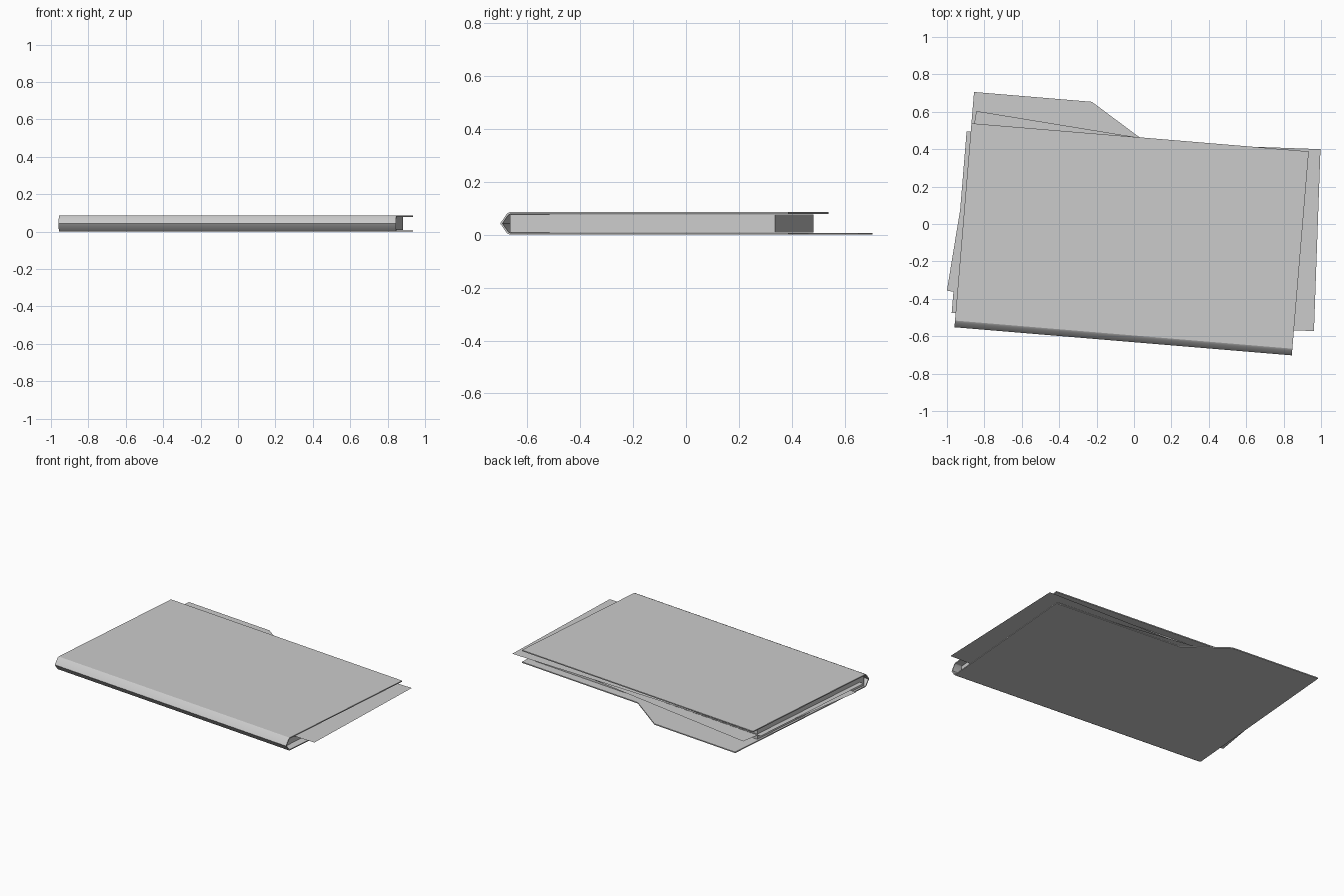
import bpy, bmesh, math
from mathutils import Matrix, Vector

if "Cube" in bpy.data.objects:
    bpy.data.objects.remove(bpy.data.objects["Cube"])

TILT = math.atan2(-0.15, 1.80)   # the folder lies slightly turned
W, D, TAB = 1.81, 1.094, 1.262   # folder width, cover depth, depth with tab
H, T = 0.085, 0.007              # folder height, card thickness
PLACE = Matrix.Translation((-0.96, -0.552, 0)) @ Matrix.Rotation(TILT, 4, 'Z')

grey = bpy.data.materials.new("grey_card")
grey.diffuse_color = (0.6, 0.6, 0.6, 1)
grey.use_nodes = True
grey.node_tree.nodes["Principled BSDF"].inputs["Base Color"].default_value = grey.diffuse_color


def make_object(name, bm):
    mesh = bpy.data.meshes.new(name)
    bm.to_mesh(mesh)
    bm.free()
    mesh.materials.append(grey)
    ob = bpy.data.objects.new(name, mesh)
    bpy.context.collection.objects.link(ob)
    return ob


# Folder: bent card profile (depth, height) swept along the spine
profile = [(D, H), (0.036, H), (0.026, H - 0.005), (0.0, H / 2),
           (0.026, 0.005), (0.036, 0)]
bm = bmesh.new()
left = [bm.verts.new((0, v, z)) for v, z in profile]
right = [bm.verts.new((W, v, z)) for v, z in profile]
for i in range(len(profile) - 1):
    face = bm.faces.new((left[i + 1], right[i + 1], right[i], left[i]))
    face.smooth = i > 0          # only the bent spine is smooth
# Back cover with its index tab
tab = [(0, TAB), (0.632, TAB), (0.902, D), (W, D)]
bm.faces.new([bm.verts.new((u, v, 0)) for u, v in tab] + [right[-1], left[-1]])
# Cut edges of the card stay crisp
for e in bm.edges:
    if e.is_boundary:
        e.smooth = False
folder = make_object("folder", bm)
folder.matrix_world = PLACE
card = folder.modifiers.new("card_thickness", 'SOLIDIFY')
card.thickness = T
card.offset = -1
card.use_even_offset = True
split = folder.modifiers.new("crisp_edges", 'EDGE_SPLIT')
split.split_angle = math.radians(65)

# Stack of paper filling the folder
PW, PD, STACK_D = 1.75, 0.973, 1.005
bm = bmesh.new()
bmesh.ops.create_cube(bm, size=1)
bmesh.ops.scale(bm, vec=(PW, STACK_D, H - 2 * T - 0.002), verts=bm.verts)
stack = make_object("paper_stack", bm)
turn = Matrix.Rotation(TILT, 4, 'Z')
centre = Vector((0.882, 0.337, H / 2)) + turn @ Vector((-PW / 2, -STACK_D / 2, 0))
stack.matrix_world = Matrix.Translation(centre) @ turn


# Loose sheets poking out; each is placed by one of its back corners
def sheet(name, corner, angle, side):
    bm = bmesh.new()
    pts = [(0, -PD), (side * PW, -PD), (side * PW, 0), (0, 0)]
    if side < 0:
        pts.reverse()
    bm.faces.new([bm.verts.new((x, y, 0)) for x, y in pts])
    ob = make_object(name, bm)
    ob.location = corner
    ob.rotation_euler.z = math.radians(angle)


sheet("loose_sheet_right", (0.997, 0.40, 0.048), -2.05, -1)
sheet("loose_sheet_left", (-0.895, 0.495, 0.043), -4.7, 1)
sheet("loose_sheet_crooked", (-0.843, 0.604, 0.036), -9.3, 1)
